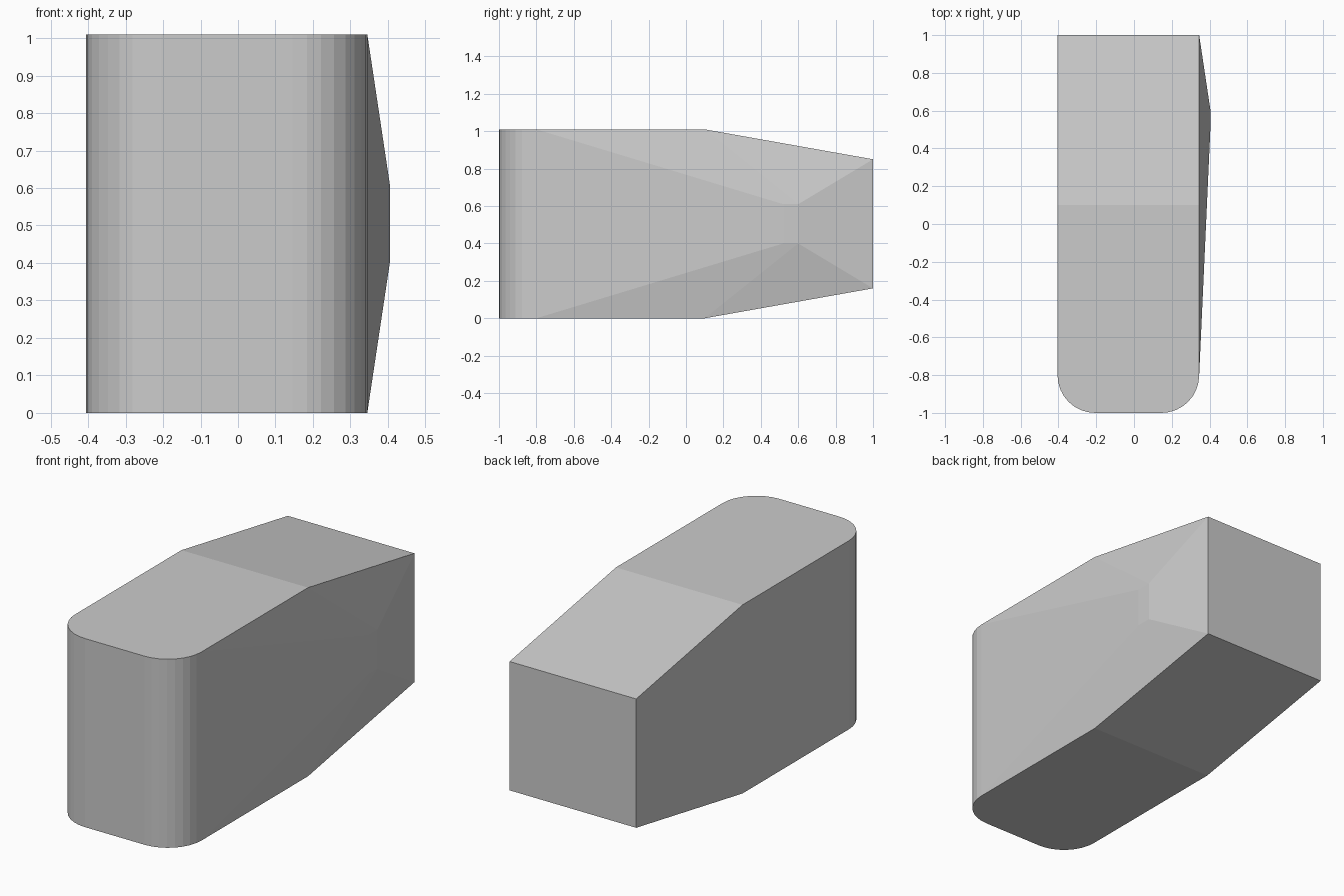
import bpy
import bmesh
from math import cos, sin, pi

cube = bpy.data.objects.get("Cube")
if cube:
    bpy.data.objects.remove(cube, do_unlink=True)

LEFT, RIGHT, FRONT, BACK, FOLD = -0.405, 0.345, -1.0, 1.0, 0.1
HEIGHT, DROP, RADIUS, STEPS = 1.01, 0.16, 0.2, 8

grey = bpy.data.materials.new("plain_grey")
grey.use_nodes = True
colour = (0.6, 0.6, 0.6, 1)
grey.diffuse_color = colour
grey.node_tree.nodes["Principled BSDF"].inputs["Base Color"].default_value = colour


def corner(cx, start):
    """Quarter circle of plan points for one rounded front corner."""
    angles = [start + pi / 2 * i / STEPS for i in range(STEPS + 1)]
    cy = FRONT + RADIUS
    return [(cx + RADIUS * cos(a), cy + RADIUS * sin(a)) for a in angles]


# Plan outline, running from the back of one side round the front to the other
plan = [(LEFT, BACK), (LEFT, FOLD)]
plan += corner(LEFT + RADIUS, pi) + corner(RIGHT - RADIUS, 1.5 * pi)
plan += [(RIGHT, FOLD), (RIGHT, BACK)]

bm = bmesh.new()


def ring(top):
    """Lay the outline on the top or bottom, tapering behind the fold."""
    verts = []
    for x, y in plan:
        rise = DROP * max(0, (y - FOLD) / (BACK - FOLD))
        verts.append(bm.verts.new((x, y, HEIGHT - rise if top else rise)))
    return verts


low, high = ring(False), ring(True)

# Top and bottom: a level front part and a sloping back part
for r in (low, high):
    bm.faces.new(r[1:-1])
    bm.faces.new((r[0], r[1], r[-2], r[-1]))

# Flat side, rounded front and flat back
bm.faces.new((low[0], low[1], high[1], high[0]))
for i in range(1, len(plan) - 3):
    bm.faces.new((low[i], low[i + 1], high[i + 1], high[i]))
bm.faces.new((low[-1], low[0], high[0], high[-1]))

# Bulged side: facets rising to a small upright plateau
plateau = [bm.verts.new((-LEFT, y, z)) for y, z in
           ((0.52, 0.4), (0.6, 0.4), (0.6, 0.61), (0.52, 0.61))]
fl, bl, bh, fh = plateau
bm.faces.new(plateau)
bm.faces.new((low[-3], fl, fh, high[-3]))
bm.faces.new((low[-1], high[-1], bh, bl))
for r, f, b in ((low, fl, bl), (high, fh, bh)):
    bm.faces.new((r[-3], r[-2], f))
    bm.faces.new((r[-2], b, f))
    bm.faces.new((r[-2], r[-1], b))

bmesh.ops.recalc_face_normals(bm, faces=bm.faces)
mesh = bpy.data.meshes.new("rounded_block")
bm.to_mesh(mesh)
bm.free()
mesh.materials.append(grey)
block = bpy.data.objects.new("rounded_block", mesh)
bpy.context.collection.objects.link(block)
